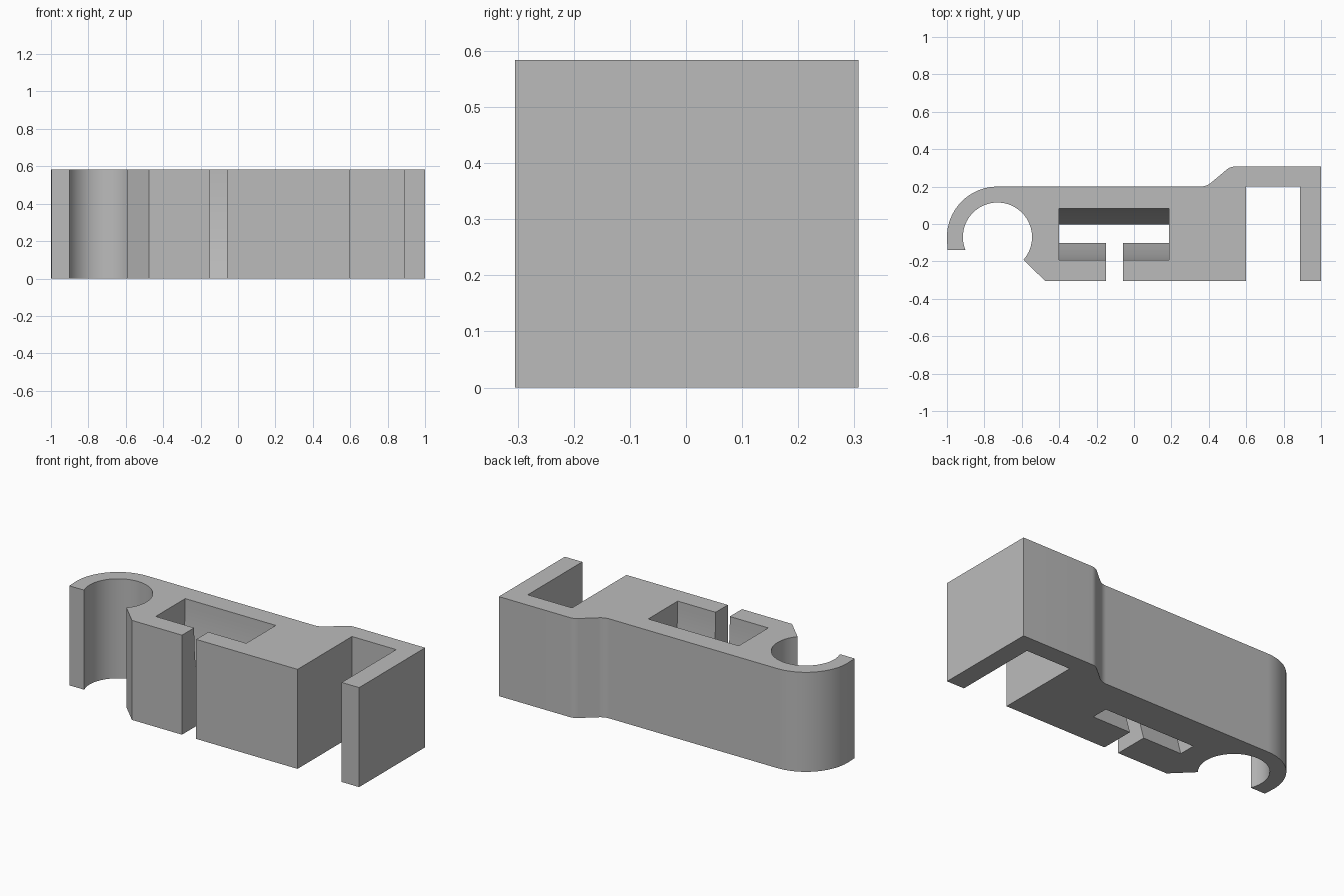
import bpy, bmesh
from math import radians, cos, sin

cube = bpy.data.objects.get("Cube")
if cube:
    bpy.data.objects.remove(cube)

HEIGHT, LAYERS = 0.584, 12
FRONT, BACK, REAR = -0.305, 0.2, 0.307


def arc(cx, cy, r, start, end, steps):
    """Points along an arc, angles in degrees."""
    angles = [radians(start + (end - start) * i / steps) for i in range(steps + 1)]
    return [(cx + r * cos(a), cy + r * sin(a)) for a in angles]


def outline(z):
    # The slot walls curve inward toward the bottom
    bulge = (1 - z / HEIGHT) ** 2
    slot_front = -0.192 + 0.09 * bulge
    slot_back = 0.082 - 0.084 * bulge
    # Rear hook, outside then inside of its open ring
    points = arc(-0.73, -0.07, 0.27, 90, 180, 18) + [(-0.997, -0.14)]
    points += arc(-0.73, -0.07, 0.185, 202, -41, 30)
    # Front blocks with the narrow gap opening into the slot
    points += [(-0.475, FRONT), (-0.15, FRONT), (-0.15, slot_front),
               (-0.4, slot_front), (-0.4, slot_back), (0.188, slot_back),
               (0.188, slot_front), (-0.058, slot_front), (-0.058, FRONT)]
    # Square hook
    points += [(0.6, FRONT), (0.6, BACK), (0.887, BACK), (0.887, FRONT),
               (1, FRONT), (1, REAR)]
    # Rounded step down to the back of the body
    points += arc(0.54, REAR - 0.07, 0.07, 90, 135, 6)
    points += arc(0.355, BACK + 0.09, 0.09, -45, -90, 6)
    return points


# Clip body: stacked outlines joined by walls
bm = bmesh.new()
rings = []
for i in range(LAYERS + 1):
    z = HEIGHT * i / LAYERS
    rings.append([bm.verts.new((x, y, z)) for x, y in outline(z)])
for low, high in zip(rings, rings[1:]):
    for i in range(len(low)):
        j = (i + 1) % len(low)
        bm.faces.new((low[i], low[j], high[j], high[i]))
bm.faces.new(rings[0][::-1])
bm.faces.new(rings[-1])
bmesh.ops.recalc_face_normals(bm, faces=bm.faces)

mesh = bpy.data.meshes.new("clip_body")
bm.to_mesh(mesh)
bm.free()
body = bpy.data.objects.new("clip_body", mesh)
bpy.context.collection.objects.link(body)

# Plain grey
grey = bpy.data.materials.new("plain_grey")
grey.use_nodes = True
color = (0.5, 0.5, 0.5, 1)
grey.diffuse_color = color
grey.node_tree.nodes["Principled BSDF"].inputs["Base Color"].default_value = color
mesh.materials.append(grey)

# Smooth curves, sharp corners
bpy.ops.object.select_all(action="DESELECT")
body.select_set(True)
bpy.context.view_layer.objects.active = body
bpy.ops.object.shade_smooth_by_angle(angle=radians(30))
